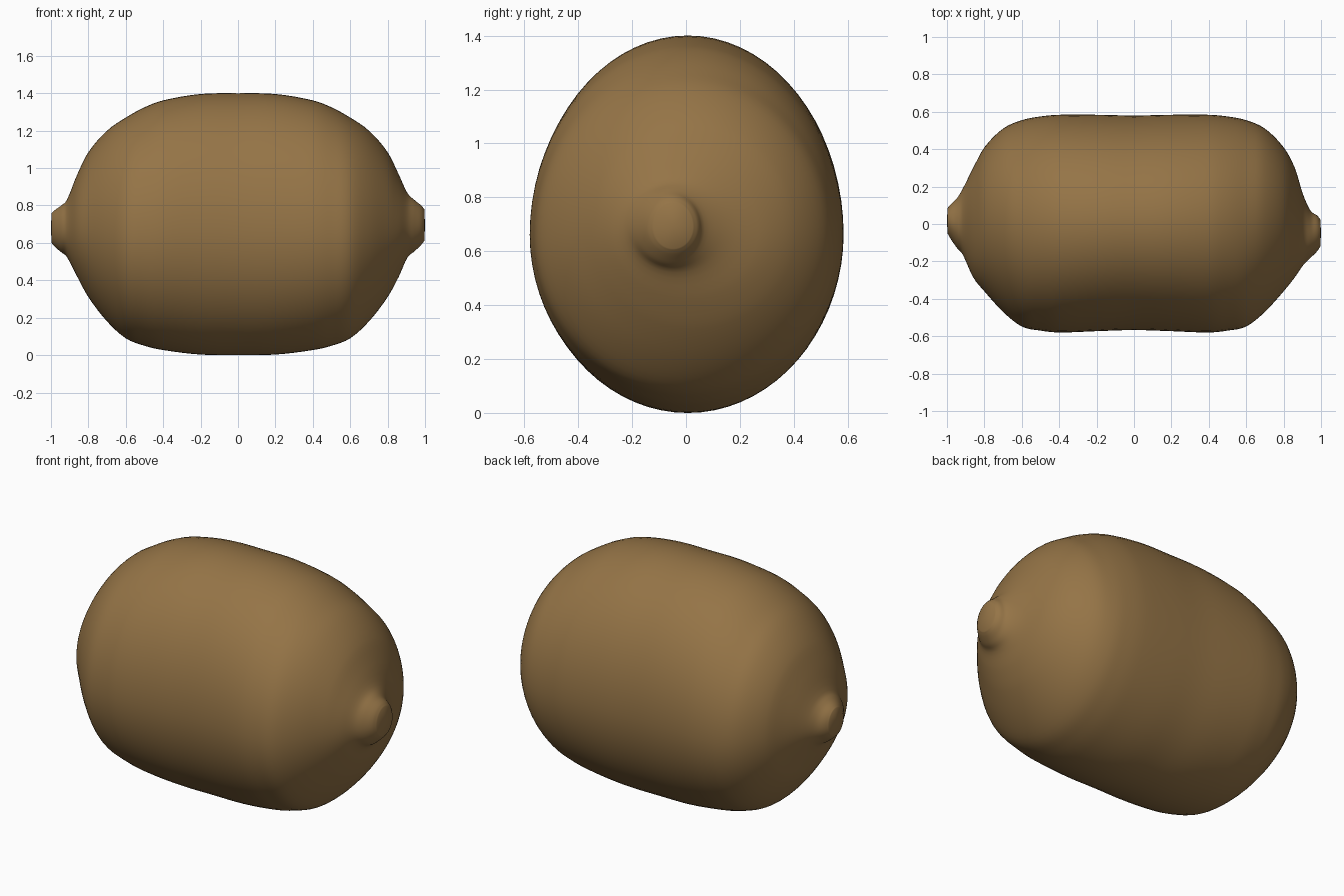
import bpy, bmesh, math

if "Cube" in bpy.data.objects:
    bpy.data.objects.remove(bpy.data.objects["Cube"])

SEG = 72
STEPS = 4

# stations: x, z top, z bottom, y front, y back
half = [(0, 1.40, 0.0, -.567, .58), (.2, 1.396, .003, -.573, .584), (.4, 1.362, .027, -.58, .584),
        (.5, 1.325, .05, -.57, .575), (.6, 1.27, .09, -.548, .555), (.7, 1.20, .18, -.47, .51),
        (.8, 1.085, .31, -.36, .41), (.86, .965, .42, -.285, .30)]
right_nub = [(.905, .868, .52, -.22, .155), (.945, .828, .556, -.18, .07),
             (.98, .80, .59, -.145, .045), (.996, .78, .61, -.12, .025)]
left_nub = [(.915, .83, .525, -.165, .19), (.945, .80, .55, -.13, .14),
            (.98, .775, .58, -.08, .105), (.997, .76, .60, -.05, .085)]
stations = [(-s[0],) + s[1:] for s in reversed(half[1:] + left_nub)] + half + right_nub


def spline(p, steps):
    """Catmull-Rom through the stations."""
    out = []
    for i in range(len(p) - 1):
        a, b, c, d = p[max(i - 1, 0)], p[i], p[i + 1], p[min(i + 2, len(p) - 1)]
        for k in range(steps):
            t = k / steps
            row = []
            for j in range(5):
                m1 = (c[j] - a[j]) / (c[0] - a[0]) * (c[0] - b[0])
                m2 = (d[j] - b[j]) / (d[0] - b[0]) * (c[0] - b[0])
                row.append((2*t**3 - 3*t*t + 1) * b[j] + (t**3 - 2*t*t + t) * m1
                           + (3*t*t - 2*t**3) * c[j] + (t**3 - t*t) * m2)
            out.append(row)
    return out + [p[-1]]


# fruit body lofted through egg-shaped sections, with a nub at each end
bm = bmesh.new()
rings = []
for x, zt, zb, yf, yb in spline(stations, STEPS):
    zc = zb + (zt - zb) * .475
    yc = (yf + yb) / 2
    ring = []
    for k in range(SEG):
        a = 2 * math.pi * k / SEG
        c, s = math.cos(a), math.sin(a)
        ring.append(bm.verts.new((x, yc + (yb - yf) / 2 * c,
                                  zc + s * ((zt - zc) if s > 0 else (zc - zb)))))
    rings.append(ring)
for r, q in zip(rings, rings[1:]):
    for k in range(SEG):
        n = (k + 1) % SEG
        bm.faces.new((r[k], r[n], q[n], q[k]))

# slightly domed end caps
for ring, sx in ((rings[0], -1), (rings[-1], 1)):
    mid = sum((v.co for v in ring), ring[0].co * 0) / SEG
    tip = bm.verts.new((sx, mid.y, mid.z))
    for k in range(SEG):
        bm.faces.new((ring[k], ring[(k + 1) % SEG], tip))
bmesh.ops.recalc_face_normals(bm, faces=bm.faces)

mesh = bpy.data.meshes.new("fruit")
bm.to_mesh(mesh)
bm.free()
fruit = bpy.data.objects.new("fruit", mesh)
bpy.context.collection.objects.link(fruit)

skin = bpy.data.materials.new("brown_skin")
skin.diffuse_color = (0.30, 0.175, 0.062, 1)
skin.use_nodes = True
skin.node_tree.nodes["Principled BSDF"].inputs["Base Color"].default_value = skin.diffuse_color
mesh.materials.append(skin)

bpy.context.view_layer.objects.active = fruit
fruit.select_set(True)
bpy.ops.object.shade_smooth_by_angle(angle=math.radians(60))
